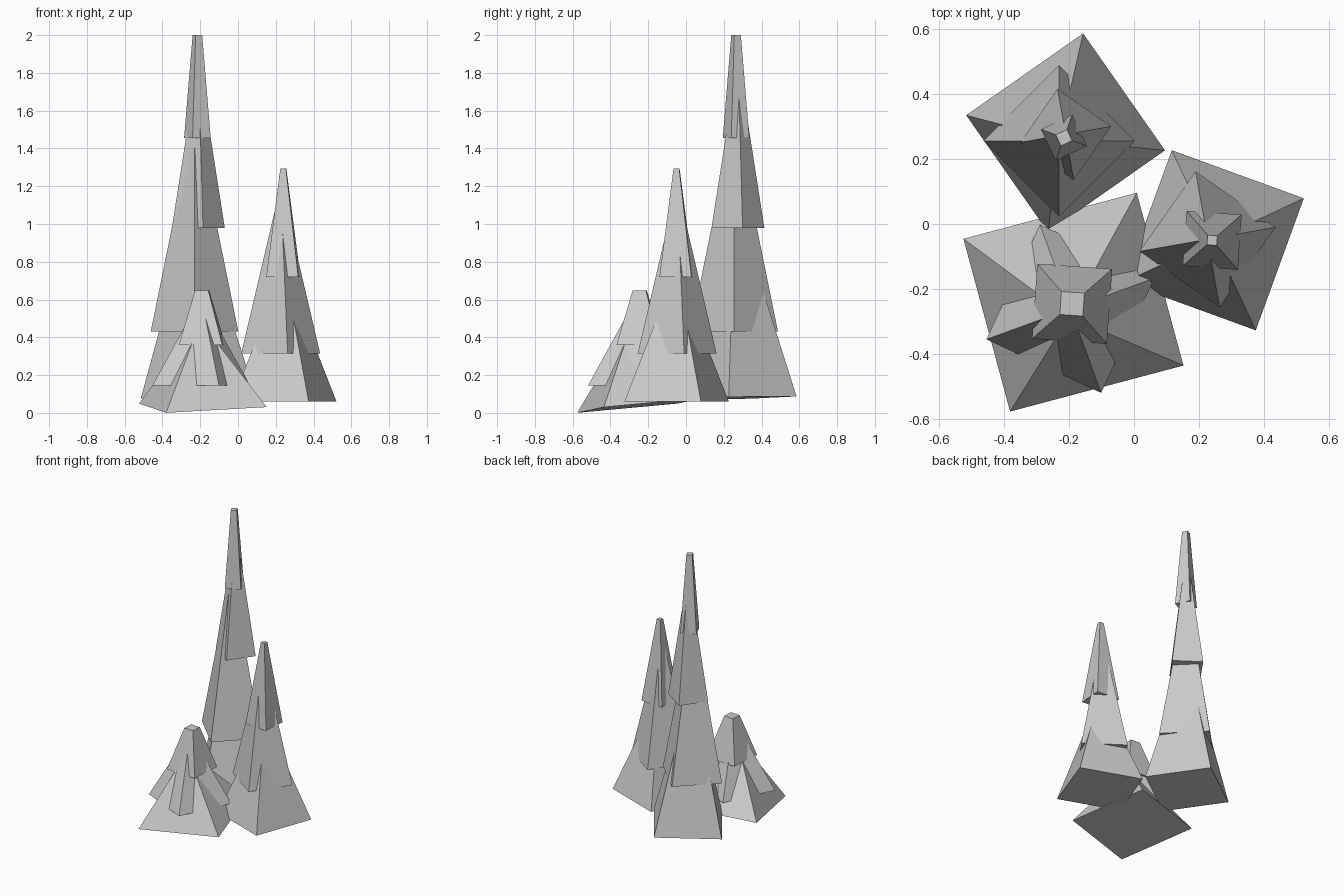
import bpy
import bmesh
from math import cos, sin, radians
from mathutils import Vector, Matrix

cube = bpy.data.objects.get("Cube")
if cube:
    bpy.data.objects.remove(cube, do_unlink=True)

grey = bpy.data.materials.new("plain_grey")
grey.use_nodes = True
colour = (0.6, 0.6, 0.6, 1)
grey.diffuse_color = colour
grey.node_tree.nodes["Principled BSDF"].inputs["Base Color"].default_value = colour


def add_tier(name, centre, angle, z_low, r_low, z_high, r_high, slope=(0, 0)):
    """Four-sided tapered tier; angle points at a corner, slope tilts its base."""
    bm = bmesh.new()
    rings = []
    for z, r in ((0, r_low), (z_high - z_low, r_high)):
        ring = []
        for i in range(4):
            a = radians(angle + 90 * i)
            ring.append(bm.verts.new((r * cos(a), r * sin(a), z)))
        rings.append(ring)
    low, high = rings
    bm.faces.new(low[::-1])
    bm.faces.new(high)
    for i in range(4):
        j = (i + 1) % 4
        bm.faces.new((low[i], low[j], high[j], high[i]))
    normal = Vector((-slope[0], -slope[1], 1))
    tilt = Vector((0, 0, 1)).rotation_difference(normal).to_matrix().to_4x4()
    bm.transform(Matrix.Translation((centre[0], centre[1], z_low)) @ tilt)
    mesh = bpy.data.meshes.new(name)
    bm.to_mesh(mesh)
    bm.free()
    mesh.materials.append(grey)
    obj = bpy.data.objects.new(name, mesh)
    bpy.context.collection.objects.link(obj)


# Tall tree at the back
add_tier("tall_tree_skirt", (-0.21, 0.28), 80, 0.08, 0.31, 0.95, 0.05, (0.02, 0.02))
add_tier("tall_tree_lower", (-0.23, 0.255), 90, 0.43, 0.232, 1.4, 0.035)
add_tier("tall_tree_upper", (-0.21, 0.275), 10, 0.98, 0.142, 1.75, 0.02)
add_tier("tall_tree_tip", (-0.215, 0.265), 70, 1.455, 0.075, 2.0, 0.027)

# Middle tree on the left
add_tier("middle_tree_skirt", (0.245, -0.05), 25, 0.06, 0.305, 0.65, 0.05)
add_tier("middle_tree_lower", (0.226, -0.047), 10, 0.315, 0.212, 1.12, 0.02)
add_tier("middle_tree_tip", (0.24, -0.05), 41, 0.72, 0.12, 1.295, 0.021)

# Small tree at the front
add_tier("small_tree_skirt", (-0.186, -0.24), 60, 0.04, 0.39, 0.42, 0.06, (0.03, 0.1))
add_tier("small_tree_lower", (-0.195, -0.26), 20, 0.145, 0.275, 0.53, 0.05)
add_tier("small_tree_tip", (-0.19, -0.245), 41, 0.36, 0.163, 0.648, 0.05)
